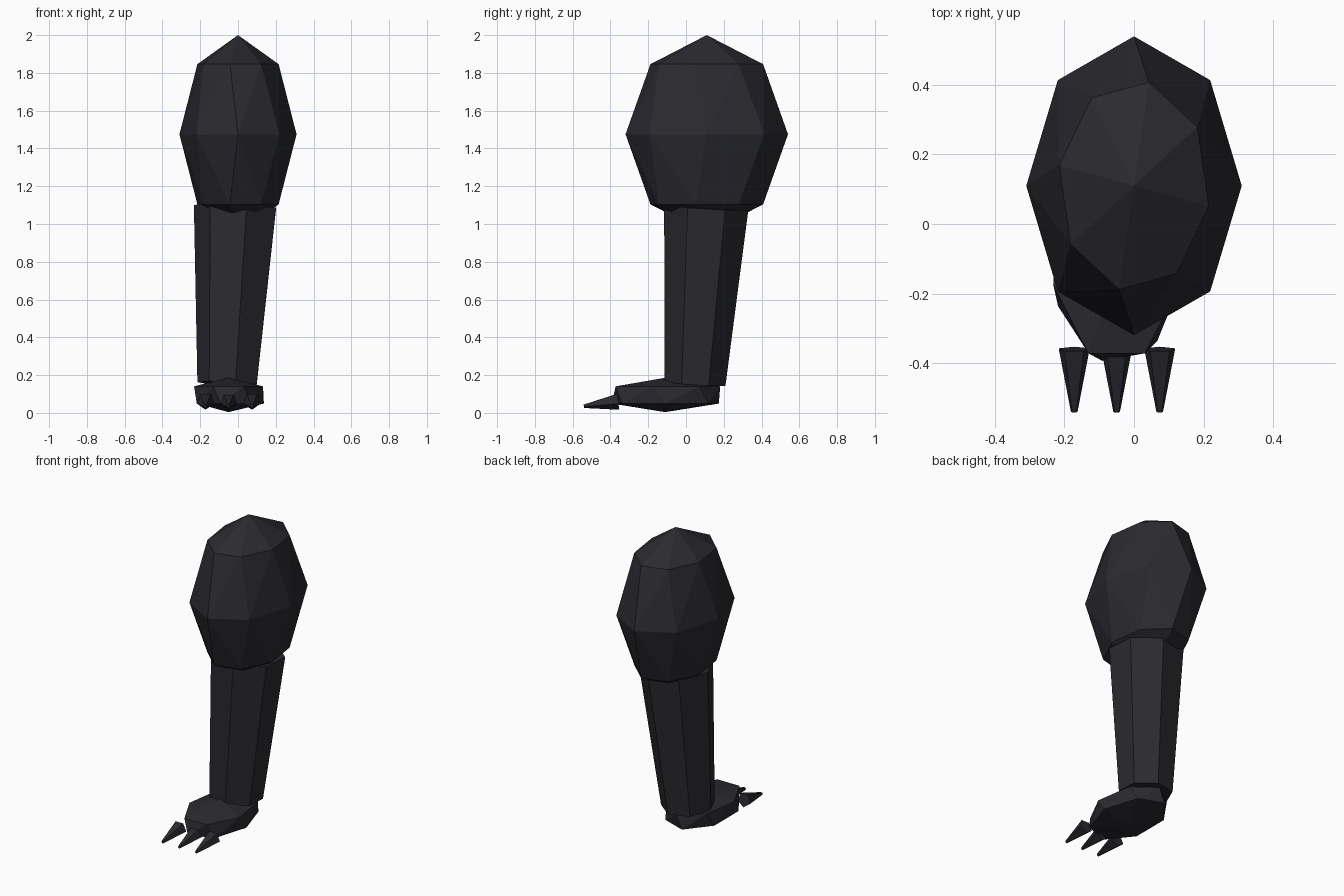
import bpy
import bmesh
from math import sin, cos, radians, pi
from mathutils import Vector, Matrix

cube = bpy.data.objects.get("Cube")
if cube:
    bpy.data.objects.remove(cube, do_unlink=True)

COLOUR = (0.023, 0.023, 0.029, 1)
dark = bpy.data.materials.new("charcoal")
dark.use_nodes = True
dark.diffuse_color = COLOUR
bsdf = dark.node_tree.nodes["Principled BSDF"]
bsdf.inputs["Base Color"].default_value = COLOUR


def ring(centre, rx, ry, sides, turn=0.0, slope=(0, 0)):
    """Ellipse of points, the first one at the front, optionally tilted."""
    points = []
    for i in range(sides):
        a = radians(turn) + 2 * pi * i / sides
        dx, dy = rx * sin(a), -ry * cos(a)
        dz = slope[0] * dx + slope[1] * dy
        points.append(Vector(centre) + Vector((dx, dy, dz)))
    return points


def solid(name, points):
    """Faceted convex body through the given points."""
    bm = bmesh.new()
    for p in points:
        bm.verts.new(p)
    bmesh.ops.convex_hull(bm, input=bm.verts)
    bmesh.ops.dissolve_limit(bm, angle_limit=radians(0.5),
                             verts=bm.verts, edges=bm.edges)
    bmesh.ops.recalc_face_normals(bm, faces=bm.faces)
    mesh = bpy.data.meshes.new(name)
    bm.to_mesh(mesh)
    bm.free()
    mesh.materials.append(dark)
    obj = bpy.data.objects.new(name, mesh)
    bpy.context.collection.objects.link(obj)
    return obj


def blob(name, centre, size, sides, turns):
    """Twisted low-poly ellipsoid with one ring for each turn."""
    c, (rx, ry, rz) = Vector(centre), size
    points = [c + Vector((0, 0, rz)), c - Vector((0, 0, rz))]
    for i, turn in enumerate(turns, 1):
        a = pi * i / (len(turns) + 1)
        level = c + Vector((0, 0, rz * cos(a)))
        points += ring(level, rx * sin(a), ry * sin(a), sides, turn)
    return solid(name, points)


# Thigh
blob("thigh", (0, 0.11, 1.475), (0.31, 0.43, 0.525), 8, (-11.25, 0, -11.25))

# Shin: leaning, tapered seven-sided column
lean = (-0.048, -0.063)
solid("shin",
      ring((-0.005, 0.107, 1.09), 0.2285, 0.2285, 7, 13, lean)
      + ring((-0.05, 0.048, 0.155), 0.165, 0.165, 7, 13, lean))

# Foot
blob("foot", (-0.05, -0.11, 0.095), (0.216, 0.336, 0.091), 7, (-25.7, -12.86))

# Claws
for label, x in (("right", -0.172), ("middle", -0.05), ("left", 0.074)):
    place = (Matrix.Translation((x, -0.36, 0.063))
             @ Matrix.Rotation(radians(98.5), 4, "X"))
    points = ring((0, 0, 0), 0.047, 0.047, 5) + ring((0, 0, 0.183), 0.01, 0.01, 5)
    solid(label + "_claw", [place @ p for p in points])
